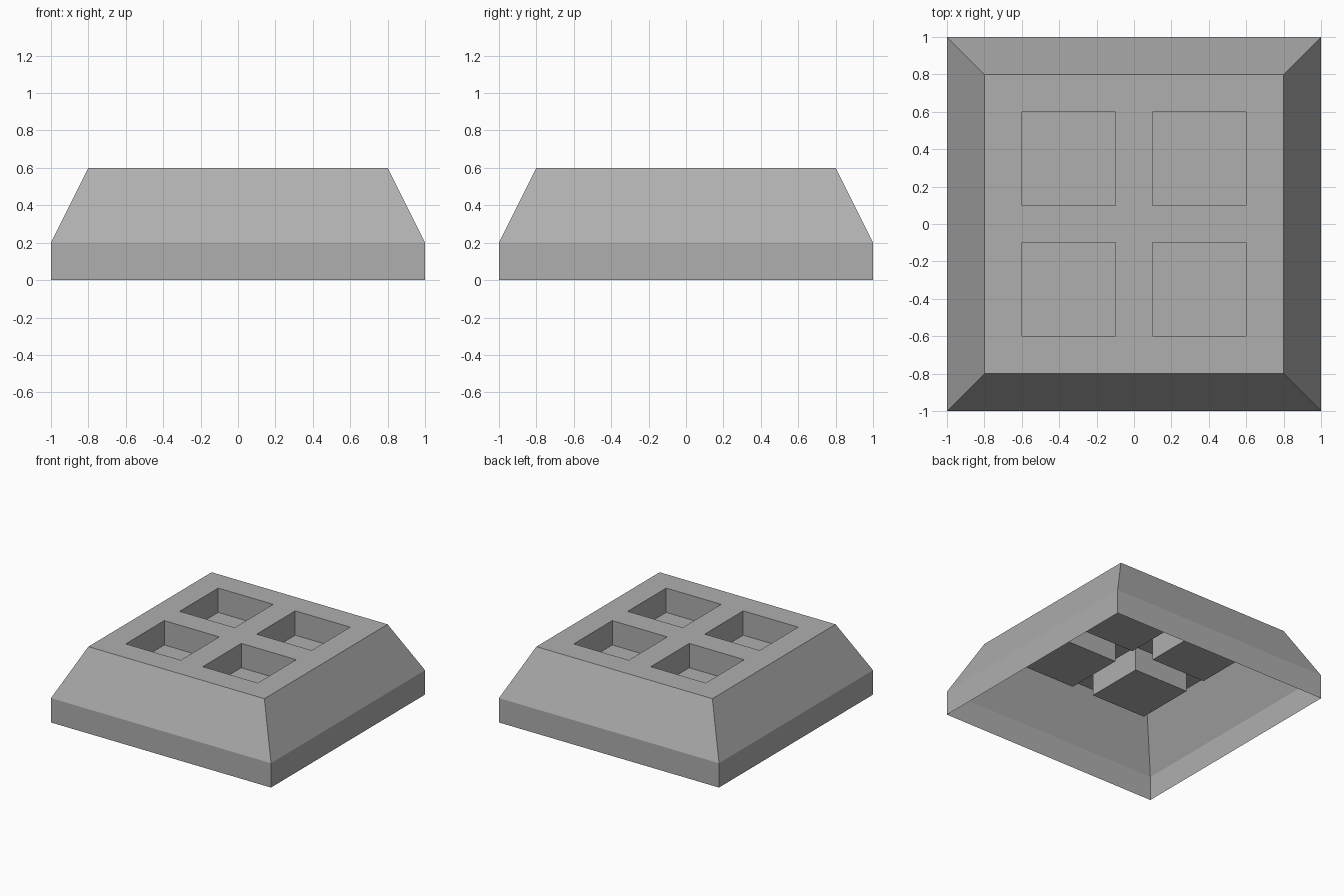
import bpy, bmesh

if "Cube" in bpy.data.objects:
    bpy.data.objects.remove(bpy.data.objects["Cube"])

bm = bmesh.new()

# Top plate: grid lines placed on the pocket borders
lines = [-0.8, -0.6, -0.1, 0.1, 0.6, 0.8]
grid = [[bm.verts.new((x, y, 0.6)) for y in lines] for x in lines]
pockets = []
for i in range(5):
    for j in range(5):
        face = bm.faces.new((grid[i][j], grid[i + 1][j],
                             grid[i + 1][j + 1], grid[i][j + 1]))
        if i in (1, 3) and j in (1, 3):
            pockets.append(face)

# Sloped sides, then the vertical skirt, open underneath
rim = [e for e in bm.edges if e.is_boundary]
for scale, z in ((1.25, 0.2), (1.0, 0.0)):
    geom = bmesh.ops.extrude_edge_only(bm, edges=rim)["geom"]
    for v in geom:
        if isinstance(v, bmesh.types.BMVert):
            v.co.x *= scale
            v.co.y *= scale
            v.co.z = z
    rim = [e for e in geom if isinstance(e, bmesh.types.BMEdge) and e.is_boundary
           and all(abs(v.co.z - z) < 1e-5 for v in e.verts)]

# Four square pockets sunk into the top
floors = bmesh.ops.extrude_discrete_faces(bm, faces=pockets)["faces"]
for f in floors:
    for v in f.verts:
        v.co.z = 0.4

# Consistent outward normals
bmesh.ops.recalc_face_normals(bm, faces=bm.faces[:])
bm.faces.ensure_lookup_table()
if max(bm.faces, key=lambda f: f.calc_center_median().z).normal.z < 0:
    bmesh.ops.reverse_faces(bm, faces=bm.faces[:])

mesh = bpy.data.meshes.new("pocketed_base")
bm.to_mesh(mesh)
bm.free()
bpy.context.collection.objects.link(bpy.data.objects.new("pocketed_base", mesh))

# Dark grey colour
grey = bpy.data.materials.new("dark_grey")
grey.diffuse_color = (0.43, 0.43, 0.43, 1)
grey.use_nodes = True
grey.node_tree.nodes["Principled BSDF"].inputs["Base Color"].default_value = grey.diffuse_color
mesh.materials.append(grey)
